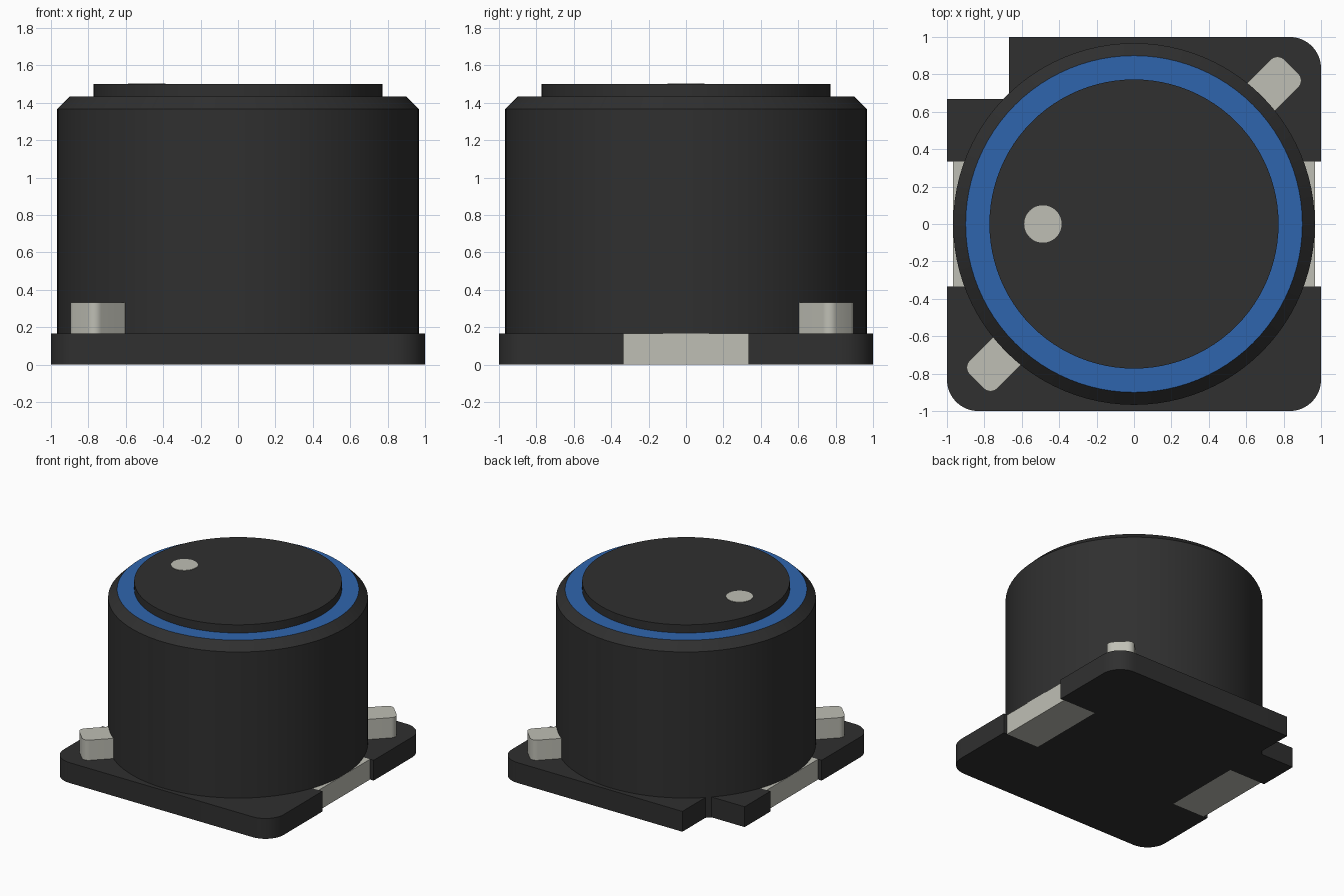
import bpy, bmesh, math
from mathutils import Matrix

if "Cube" in bpy.data.objects:
    bpy.data.objects.remove(bpy.data.objects["Cube"], do_unlink=True)


def material(name, rgb):
    m = bpy.data.materials.new(name)
    m.use_nodes = True
    col = (*rgb, 1.0)
    m.diffuse_color = col
    bsdf = m.node_tree.nodes["Principled BSDF"]
    bsdf.inputs["Base Color"].default_value = col
    bsdf.inputs["Roughness"].default_value = 0.6
    return m


BLACK = material("black plastic", (0.029, 0.029, 0.029))
BLUE = material("blue ring", (0.028, 0.130, 0.420))
METAL = material("tinned metal", (0.52, 0.52, 0.46))


def finish(name, bm, mats):
    bmesh.ops.recalc_face_normals(bm, faces=bm.faces[:])
    me = bpy.data.meshes.new(name)
    bm.to_mesh(me)
    bm.free()
    for m in mats:
        me.materials.append(m)
    ob = bpy.data.objects.new(name, me)
    bpy.context.collection.objects.link(ob)
    bpy.ops.object.select_all(action="DESELECT")
    ob.select_set(True)
    bpy.context.view_layer.objects.active = ob
    bpy.ops.object.shade_smooth_by_angle(angle=math.radians(25))
    return ob


def prism(name, outline, z0, z1, mat, matrix=Matrix()):
    """Extrude a closed 2D outline from z0 to z1."""
    bm = bmesh.new()
    face = bm.faces.new([bm.verts.new((x, y, z0)) for x, y in outline])
    ext = bmesh.ops.extrude_face_region(bm, geom=[face])
    top = [v for v in ext["geom"] if isinstance(v, bmesh.types.BMVert)]
    bmesh.ops.translate(bm, vec=(0, 0, z1 - z0), verts=top)
    bm.transform(matrix)
    return finish(name, bm, [mat])


def arc(cx, cy, r, a0, a1, n=10):
    angles = [math.radians(a0 + (a1 - a0) * i / n) for i in range(n + 1)]
    return [(cx + r * math.cos(a), cy + r * math.sin(a)) for a in angles]


def lathe(name, profile, mats, n=96, ring=None):
    """Spin an (r, z) profile; the band with index ring takes material 1."""
    bm = bmesh.new()
    loops = []
    for r, z in profile:
        loops.append([bm.verts.new((x, y, z)) for x, y in arc(0, 0, r, 0, 360, n)[:-1]])
    for k, (a, b) in enumerate(zip(loops, loops[1:])):
        for i in range(n):
            j = (i + 1) % n
            f = bm.faces.new((a[i], a[j], b[j], b[i]))
            f.material_index = 1 if k == ring else 0
    bm.faces.new(loops[0])
    bm.faces.new(loops[-1])
    return finish(name, bm, mats)


BASE_TOP = 0.167
R = 0.167        # corner radius
PAD = 0.333      # half length of a pad
IN = 0.667       # inner edge of pads and corner notch

# Base plate: three round corners, a notched corner and two pad recesses
outline = (
    arc(-1 + R, -1 + R, R, 180, 270)
    + arc(1 - R, -1 + R, R, 270, 360)
    + [(1, -PAD), (IN, -PAD), (IN, PAD), (1, PAD)]
    + arc(1 - R, 1 - R, R, 0, 90)
    + [(-IN, 1), (-IN, 0.70), (-0.70, IN), (-1, IN)]
    + [(-1, PAD), (-IN, PAD), (-IN, -PAD), (-1, -PAD)]
)
prism("base_plate", outline, 0, BASE_TOP, BLACK)

# Contact pads filling the recesses, slightly short of the plate edge
for side, s in (("left", 1), ("right", -1)):
    pad = [(s * IN, -PAD), (s * 0.967, -PAD), (s * 0.967, PAD), (s * IN, PAD)]
    prism(side + "_contact_pad", pad, 0, BASE_TOP, METAL)

# Round-ended wire tabs on opposite corners
tab = [(0.88, -0.105)] + arc(1.14, -0.055, 0.05, -90, 0, 6) \
    + arc(1.14, 0.055, 0.05, 0, 90, 6) + [(0.88, 0.105)]
for name, deg in (("back_left_tab", 45), ("front_right_tab", 225)):
    prism(name, tab, BASE_TOP, 0.333, METAL, Matrix.Rotation(math.radians(deg), 4, "Z"))

# Body with chamfered rim, blue ring and raised core
lathe("body", [(0.967, BASE_TOP), (0.967, 1.367), (0.90, 1.433),
               (0.773, 1.433), (0.773, 1.50)], [BLACK, BLUE], ring=2)

# Polarity dot
dot = arc(-0.487, 0, 0.1, 0, 360, 48)[:-1]
prism("marker_dot", dot, 1.499, 1.504, METAL)
